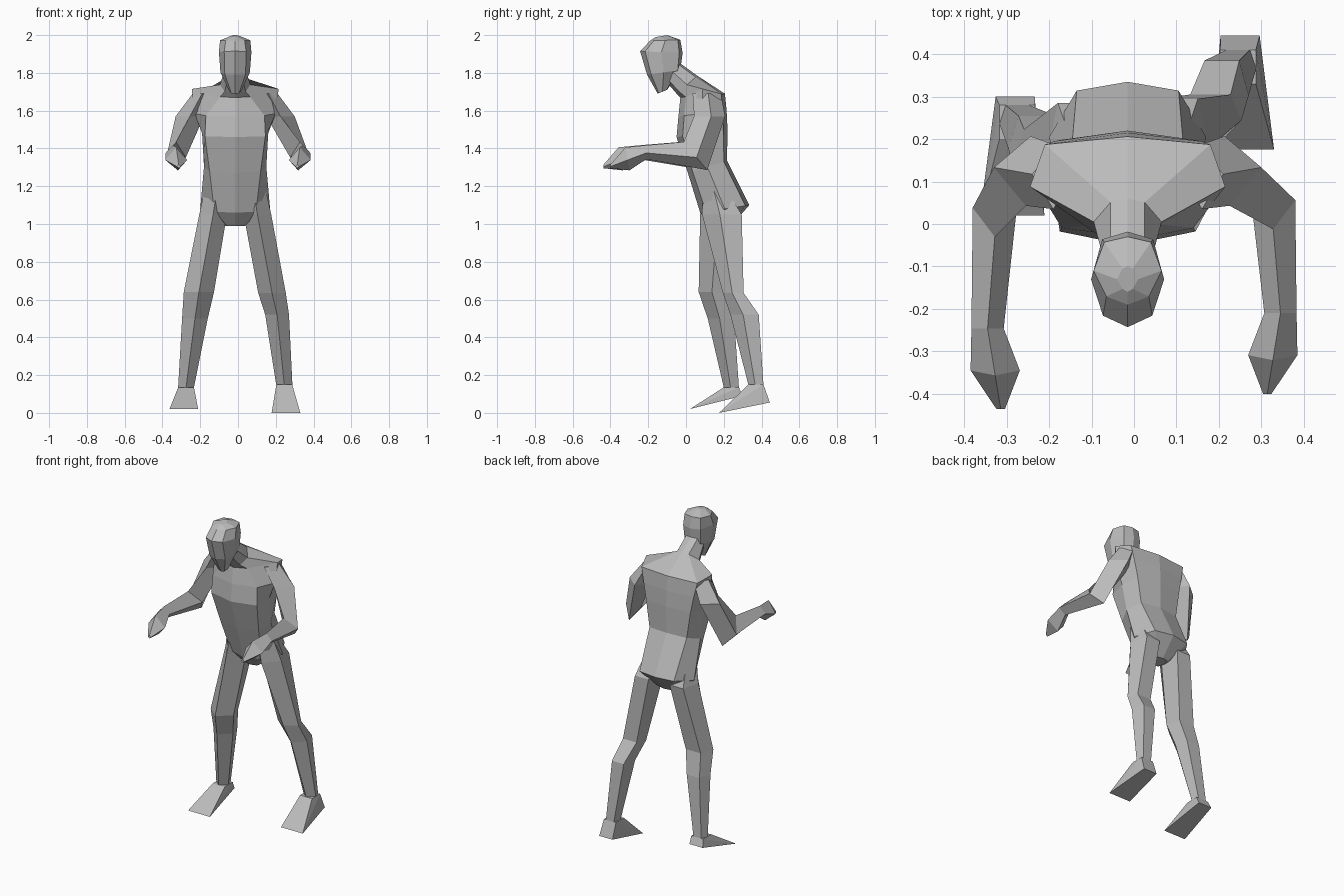
import bpy
import bmesh
from math import cos, sin, radians
from mathutils import Vector

MIDLINE = -0.015  # the body sits slightly off centre

# Limb cross-sections as (across, behind): ridged front with flat back, diamond
RIDGED = [(0, -1), (1, -0.1), (0.65, 1), (-0.65, 1), (-1, -0.1)]
DIAMOND = [(0, -1), (1, 0.1), (-0.15, 1), (-1, 0.1)]

default_cube = bpy.data.objects.get("Cube")
if default_cube:
    bpy.data.objects.remove(default_cube, do_unlink=True)

grey = bpy.data.materials.new("plain_grey")
grey.use_nodes = True
colour = (0.5, 0.5, 0.5, 1)
grey.diffuse_color = colour
for node in grey.node_tree.nodes:
    if node.type == "BSDF_PRINCIPLED":
        node.inputs["Base Color"].default_value = colour


def finish(name, bm):
    """Turn a bmesh into a flat-shaded grey object."""
    bmesh.ops.recalc_face_normals(bm, faces=bm.faces[:])
    mesh = bpy.data.meshes.new(name)
    bm.to_mesh(mesh)
    bm.free()
    mesh.materials.append(grey)
    obj = bpy.data.objects.new(name, mesh)
    bpy.context.scene.collection.objects.link(obj)
    return obj


def loft(name, rings):
    """Skin a stack of equal-sized point rings and cap both ends."""
    bm = bmesh.new()
    rows = [[bm.verts.new(point) for point in ring] for ring in rings]
    count = len(rows[0])
    for low, high in zip(rows, rows[1:]):
        for i in range(count):
            j = (i + 1) % count
            bm.faces.new((low[i], low[j], high[j], high[i]))
    bm.faces.new(rows[0][::-1])
    bm.faces.new(rows[-1])
    return finish(name, bm)


def body_ring(front, back, widths, lift=0):
    """Mirrored eight-point ring from front and back (y, z) and half widths."""
    front = Vector((MIDLINE, *front))
    back = Vector((MIDLINE, *back))
    half = [(front.lerp(back, t), w) for t, w in zip((0.12, 0.5, 0.92), widths)]
    half[1][0].z += lift
    left = [p + Vector((w, 0, 0)) for p, w in half]
    right = [p - Vector((w, 0, 0)) for p, w in reversed(half)]
    return [front, *left, back, *right]


def limb_ring(outline, side, x, y, z, width, depth, tilt=0):
    """Limb cross-section, turned forward by the tilt in degrees."""
    angle = radians(tilt)
    across = Vector((side * width, 0, 0))
    behind = Vector((0, cos(angle), -sin(angle))) * depth
    return [Vector((x, y, z)) + across * u + behind * v for u, v in outline]


def foot(name, ankle, toe, heel):
    """Wedge foot: hull of the ankle, a wide toe edge and a heel edge."""
    bm = bmesh.new()
    for side in (-1, 1):
        for (x, y, z), width in ((toe, 0.076), (heel, 0.046)):
            bm.verts.new((x + side * width, y, z))
        for depth in (-0.04, 0.04):
            bm.verts.new((ankle[0] + side * 0.042, ankle[1] + depth, ankle[2]))
    bmesh.ops.convex_hull(bm, input=bm.verts[:])
    return finish(name, bm)


# Torso from crotch to neck, with raised shoulder tips
loft("torso", [body_ring(*ring) for ring in (
    ((0.14, 0.99), (0.24, 0.99), (0.04, 0.05, 0.04)),
    ((0.075, 1.06), (0.335, 1.1), (0.11, 0.185, 0.12)),
    ((0.01, 1.27), (0.217, 1.335), (0.135, 0.165, 0.13)),
    ((-0.05, 1.46), (0.22, 1.5), (0.16, 0.175, 0.155)),
    ((-0.04, 1.57), (0.215, 1.6), (0.155, 0.215, 0.175)),
    ((-0.03, 1.67), (0.206, 1.69), (0.08, 0.23, 0.195), 0.035),
    ((-0.05, 1.69), (0.06, 1.785), (0.055, 0.08, 0.04)),
    ((-0.11, 1.76), (-0.03, 1.85), (0.04, 0.06, 0.04)),
)])

# Forward-leaning head from chin to crown
loft("head", [body_ring(*ring) for ring in (
    ((-0.15, 1.69), (-0.1, 1.71), (0.02, 0.03, 0.02)),
    ((-0.206, 1.79), (-0.03, 1.815), (0.055, 0.078, 0.055)),
    ((-0.243, 1.915), (-0.018, 1.905), (0.058, 0.086, 0.06)),
    ((-0.19, 1.97), (-0.03, 1.975), (0.05, 0.08, 0.055)),
    ((-0.16, 1.99), (-0.1, 2), (0.012, 0.025, 0.012)),
)])


# Bent arms: shoulder, upper arm, elbow, wrist, hand, fingertips
def arm(name, side, reach):
    loft(name, [limb_ring(DIAMOND, side, *ring) for ring in (
        (side * 0.175 + MIDLINE, 0.11, 1.69, 0.05, 0.075),
        (side * 0.24 + MIDLINE, 0.125, 1.57, 0.075, 0.082),
        (side * 0.328, 0.05 - reach / 2, 1.36, 0.052, 0.097, 50),
        (side * 0.345, -0.21 - reach, 1.38, 0.038, 0.037, 90),
        (side * 0.327, -0.31 - reach, 1.345, 0.058, 0.062, 80),
        (side * 0.314, -0.4 - reach, 1.305, 0.01, 0.01, 90),
    )])


arm("left_arm", 1, 0)
arm("right_arm", -1, 0.036)

# Legs: hip, thigh top, knee, calf, ankle
left_ankle = (0.245, 0.37, 0.15)
right_ankle = (-0.275, 0.24, 0.135)

loft("left_leg", [limb_ring(RIDGED, 1, *ring) for ring in (
    (0.08, 0.15, 1.19, 0.065, 0.06),
    (0.103, 0.19, 1.05, 0.073, 0.105),
    (0.18, 0.25, 0.635, 0.073, 0.055),
    (0.207, 0.31, 0.52, 0.063, 0.075),
    (*left_ankle, 0.043, 0.04),
)])
loft("right_leg", [limb_ring(RIDGED, 1, *ring) for ring in (
    (-0.11, 0.15, 1.19, 0.065, 0.06),
    (-0.132, 0.18, 1.05, 0.073, 0.105),
    (-0.207, 0.145, 0.64, 0.08, 0.078),
    (-0.228, 0.185, 0.5, 0.068, 0.07),
    (*right_ankle, 0.042, 0.04),
)])

# Feet
foot("left_foot", left_ankle, (0.254, 0.175, 0), (0.25, 0.444, 0.055))
foot("right_foot", right_ankle, (-0.287, 0.02, 0.02), (-0.28, 0.3, 0.09))
